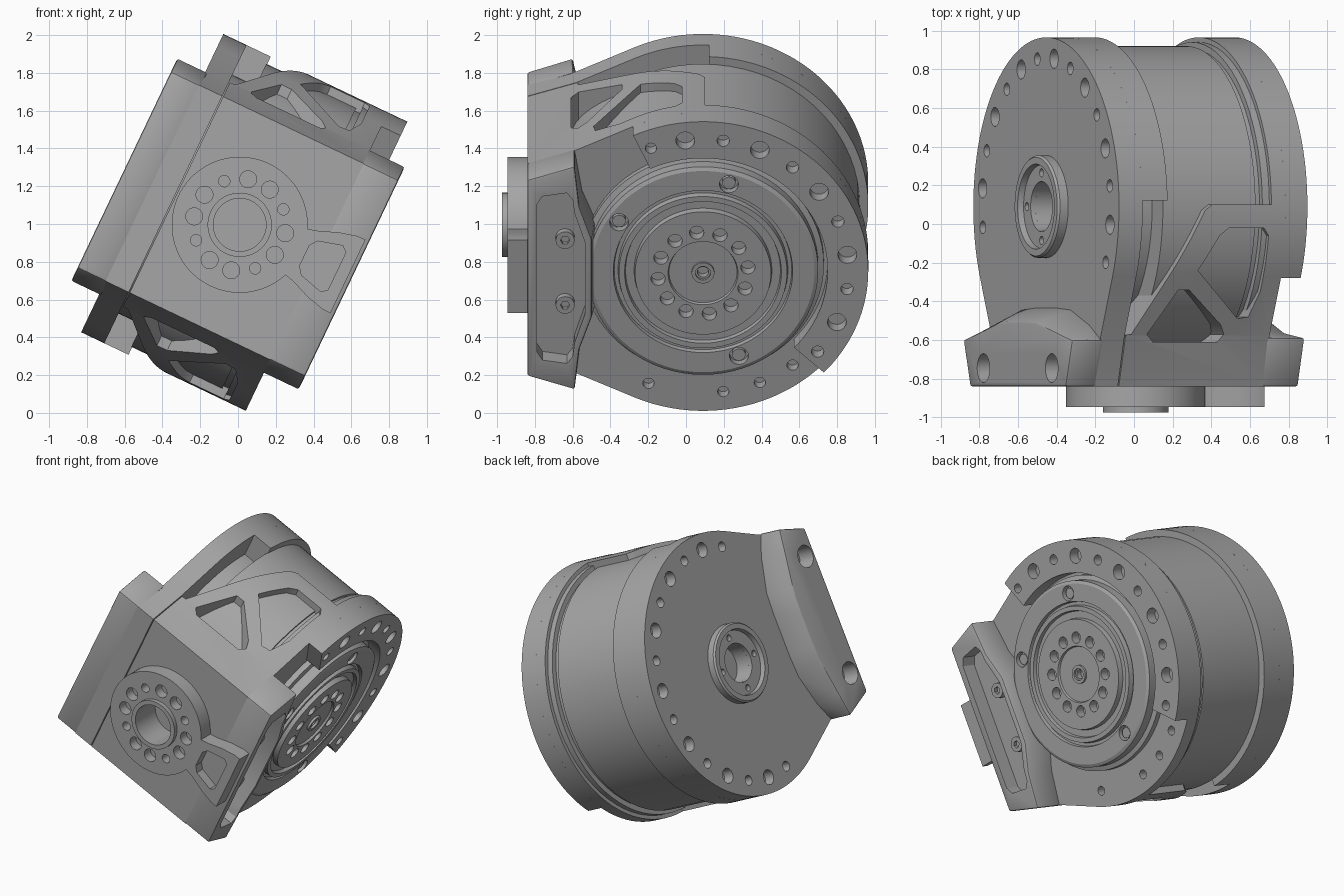
import bpy, bmesh, math
from mathutils import Vector

TILT = math.radians(25.5)
CY = 0.09            # drive axis offset along y
R = 0.875            # flange radius

if "Cube" in bpy.data.objects:
    bpy.data.objects.remove(bpy.data.objects["Cube"])

grey = bpy.data.materials.new("machined_grey")
grey.use_nodes = True
grey.diffuse_color = (0.38, 0.38, 0.38, 1)
grey.node_tree.nodes["Principled BSDF"].inputs["Base Color"].default_value = (0.38, 0.38, 0.38, 1)

PLACE = {"x": lambda a, b, t: (t, a, b),
         "y": lambda a, b, t: (a, t, b),
         "z": lambda a, b, t: (a, b, t)}


def finish(bm, name):
    bmesh.ops.recalc_face_normals(bm, faces=bm.faces)
    me = bpy.data.meshes.new(name)
    bm.to_mesh(me)
    bm.free()
    ob = bpy.data.objects.new(name, me)
    bpy.context.collection.objects.link(ob)
    me.materials.append(grey)
    ob.rotation_euler = (0, TILT, 0)
    ob.location = (0, 0, 1)
    return ob


def add_prism(bm, pts, axis, lo, hi, top=None):
    place = PLACE[axis]
    a = [bm.verts.new(place(p, q, lo)) for p, q in pts]
    b = [bm.verts.new(place(p, q, hi)) for p, q in (top or pts)]
    bm.faces.new(a)
    bm.faces.new(b)
    for i in range(len(a)):
        j = (i + 1) % len(a)
        bm.faces.new((a[i], a[j], b[j], b[i]))


def prism(name, pts, axis, lo, hi, top=None):
    bm = bmesh.new()
    add_prism(bm, pts, axis, lo, hi, top)
    return finish(bm, name)


def arc(r, start=0, end=360, n=64, c=(CY, 0)):
    full = end - start == 360
    steps = n if full else n - 1
    return [(c[0] + r * math.cos(t), c[1] + r * math.sin(t)) for t in
            (math.radians(start + (end - start) * i / steps) for i in range(n))]


def lathe(name, profile, closed=False):
    """Turn (radius, position) points about the drive axis."""
    bm = bmesh.new()
    vs = [bm.verts.new((u, CY, r)) for r, u in profile]
    es = [bm.edges.new(e) for e in zip(vs, vs[1:])]
    if closed:
        es.append(bm.edges.new((vs[-1], vs[0])))
    bmesh.ops.spin(bm, geom=vs + es, axis=(1, 0, 0), cent=(0, CY, 0),
                   angle=math.tau, steps=72)
    bmesh.ops.remove_doubles(bm, verts=bm.verts, dist=1e-4)
    return finish(bm, name)


def cut(ob, cuts):
    """Subtract a list of prisms (points, axis, low, high)."""
    bm = bmesh.new()
    for c in cuts:
        add_prism(bm, *c)
    tool = finish(bm, "cutter")
    tool.hide_render = True
    mod = ob.modifiers.new("cut", "BOOLEAN")
    mod.operation, mod.object, mod.solver = "DIFFERENCE", tool, "EXACT"
    bpy.context.view_layer.objects.active = ob
    bpy.ops.object.modifier_apply(modifier=mod.name)
    bpy.data.objects.remove(tool)


def bevel(ob, width=0.012):
    mod = ob.modifiers.new("bevel", "BEVEL")
    mod.width, mod.segments = width, 2
    bpy.context.view_layer.objects.active = ob
    bpy.ops.object.modifier_apply(modifier=mod.name)


def ring_holes(angles, big, small, lo, hi, r=0.77):
    out = []
    for i, a in enumerate(angles):
        t = math.radians(a)
        c = (CY + r * math.cos(t), r * math.sin(t))
        out.append((arc(small if i % 2 else big, n=20, c=c), "x", lo, hi))
    return out


def mirrored(half):
    return half + [(y, -w) for y, w in reversed(half)]


# Outline shared by both end housings: round back, flared block front
outline = ([(-0.84, -0.575), (-0.58, -0.655)] + arc(R, -114, 114, 72)
           + [(-0.58, 0.655), (-0.84, 0.575)])
bore = (arc(0.14, n=40, c=(0.01, 0)), "y", -1.1, -0.75)

# Motor body with neck and groove
lathe("motor_body", [(0, -0.4), (0.7, -0.4), (0.7, -0.23), (0.83, -0.23), (0.83, 0.3),
                     (0.815, 0.3), (0.815, 0.33), (0.85, 0.33), (0.85, 0.4), (0, 0.4)])

# Right housing: flange, front block and windowed webs
housing = prism("front_housing", outline, "x", -0.361, 0.463)
window_a = [(-0.24, -0.57), (-0.2, -0.61), (0.17, -0.61), (0.2, -0.57),
            (0.17, -0.52), (-0.05, -0.34), (-0.11, -0.34)]
window_b = [(-0.02, -0.24), (0.08, -0.06), (0.13, -0.02), (0.33, -0.02), (0.36, -0.06),
            (0.36, -0.35), (0.32, -0.48), (0.26, -0.49)]
back_gap = [(-0.6, 1.3), (0.37, 1.3), (0.37, 0.1), (0.03, 0.1), (-0.01, 0.07),
            (-0.33, -0.57), (-0.6, -0.6)]
cut(housing, [(p, "z", -1.2, 1.2) for p in (window_a, window_b, back_gap)])
cut(housing, [bore])
cut(housing, ring_holes([-52, -67, -82, -112], 0.03, 0.03, 0.38, 0.6))

# Raised part of the flange with its bolt circle
raised = prism("raised_flange", arc(R, -43, 115, 60) + arc(0.66, 115, -43, 60),
               "x", 0.45, 0.576)
cut(raised, ring_holes([97 - 15 * i for i in range(-1, 10)][1:], 0.05, 0.033, 0.5, 0.7)
    + ring_holes([111], 0.03, 0.03, 0.5, 0.7))

# Left housing: end plate, thick back half
plate = prism("back_plate", outline, "x", -0.503, -0.367)
cut(plate, ring_holes([-113 + 15 * i for i in range(1, 16)], 0.033, 0.05, -0.6, -0.43))
cut(plate, [(arc(0.13, n=40), "x", -0.7, -0.3)])
rim = prism("plate_rim", arc(R, -88, 88, 60), "x", -0.37, -0.225)

# Left foot: sloping wedge with two mounting holes
foot = prism("left_foot",
             mirrored([(-0.84, 0.575), (-0.6, 0.655), (-0.52, 0.52), (-0.44, 0.3), (-0.43, 0.15)]),
             "x", -0.49, -0.667,
             mirrored([(-0.84, 0.575), (-0.6, 0.655), (-0.57, 0.5), (-0.51, 0.22), (-0.505, 0.1)]))
bevel(foot)
cut(foot, [(arc(0.075, n=28, c=(-0.745, s * 0.41)), "x", -0.8, -0.55) for s in (-1, 1)])

# Right foot with a sunken pocket and two screws
foot = prism("right_foot",
             mirrored([(-0.84, 0.575), (-0.59, 0.655), (-0.55, 0.42), (-0.48, 0.25)]),
             "x", 0.45, 0.667,
             mirrored([(-0.84, 0.575), (-0.59, 0.655), (-0.565, 0.42), (-0.5, 0.23)]))
bevel(foot)
cut(foot, [(mirrored([(-0.79, 0.43), (-0.76, 0.48), (-0.63, 0.5), (-0.6, 0.46),
                      (-0.59, 0.38), (-0.535, 0.21)]), "x", 0.56, 0.8)])
for s in (-1, 1):
    screw = prism("pocket_screw", arc(0.05, n=24, c=(-0.64, s * 0.19)), "x", 0.55, 0.6)
    cut(screw, [(arc(0.025, n=6, c=(-0.64, s * 0.19)), "x", 0.575, 0.7)])

# Output disc with stepped rings
disc = lathe("output_disc", [(0, 0.42), (0.64, 0.42), (0.64, 0.5), (0.61, 0.51), (0.61, 0.575),
                             (0.59, 0.585), (0.475, 0.585), (0.47, 0.56), (0.45, 0.56),
                             (0.445, 0.595), (0.415, 0.595), (0.41, 0.57), (0.365, 0.57),
                             (0.36, 0.605), (0.185, 0.605), (0.18, 0.59), (0, 0.59)])
cut(disc, ring_holes([-52 + 30 * i for i in range(12)], 0.038, 0.038, 0.54, 0.7, 0.24)
    + ring_holes([75, 147, 291], 0.05, 0.05, 0.54, 0.7, 0.53)
    + [(arc(0.03, n=20), "x", 0.55, 0.7)])
lathe("centre_ring", [(0.04, 0.57), (0.06, 0.57), (0.06, 0.605), (0.04, 0.605)], closed=True)
for a in (75, 147, 291):
    t = math.radians(a)
    prism("disc_screw", arc(0.035, n=20, c=(CY + 0.53 * math.cos(t), 0.53 * math.sin(t))),
          "x", 0.53, 0.57)

# Cable boss on the back plate
boss = lathe("cable_boss", [(0.13, -0.45), (0.265, -0.45), (0.265, -0.55), (0.255, -0.562),
                            (0.22, -0.562), (0.215, -0.53), (0.13, -0.53)], closed=True)
cut(boss, ring_holes([0, 90, 180, 270], 0.022, 0.022, -0.6, -0.5, 0.175))

# Front hub with flared arm
hub = prism("front_hub", arc(0.36, 22, 338, 64, (0.01, 0))
            + [(0.4, -0.15), (0.5, -0.19), (0.6, -0.215), (0.645, -0.215),
               (0.645, 0.215), (0.6, 0.215), (0.5, 0.19), (0.4, 0.15)], "y", -0.945, -0.83)
holes = []
for i in range(12):
    t = math.radians(15 + 30 * i)
    c = (0.01 + 0.245 * math.cos(t), 0.245 * math.sin(t))
    holes.append((arc(0.03 if i % 3 == 1 else 0.045, n=20, c=c), "y", -1.1, -0.875))
pocket = [(0.39, 0.06), (0.42, 0.1), (0.55, 0.135), (0.58, 0.11),
          (0.58, -0.11), (0.55, -0.135), (0.42, -0.1), (0.39, -0.06)]
cut(hub, holes + [bore, (pocket, "y", -1.1, -0.88)])
lip = prism("hub_lip", arc(0.17, n=48, c=(0.01, 0)), "y", -0.975, -0.86)
cut(lip, [bore])

# Smooth the round walls, keep the machined edges sharp
bpy.ops.object.select_all(action="DESELECT")
for ob in bpy.context.scene.objects:
    if ob.type == "MESH" and grey.name in ob.data.materials:
        ob.select_set(True)
        bpy.context.view_layer.objects.active = ob
bpy.ops.object.shade_smooth_by_angle(angle=math.radians(25))
